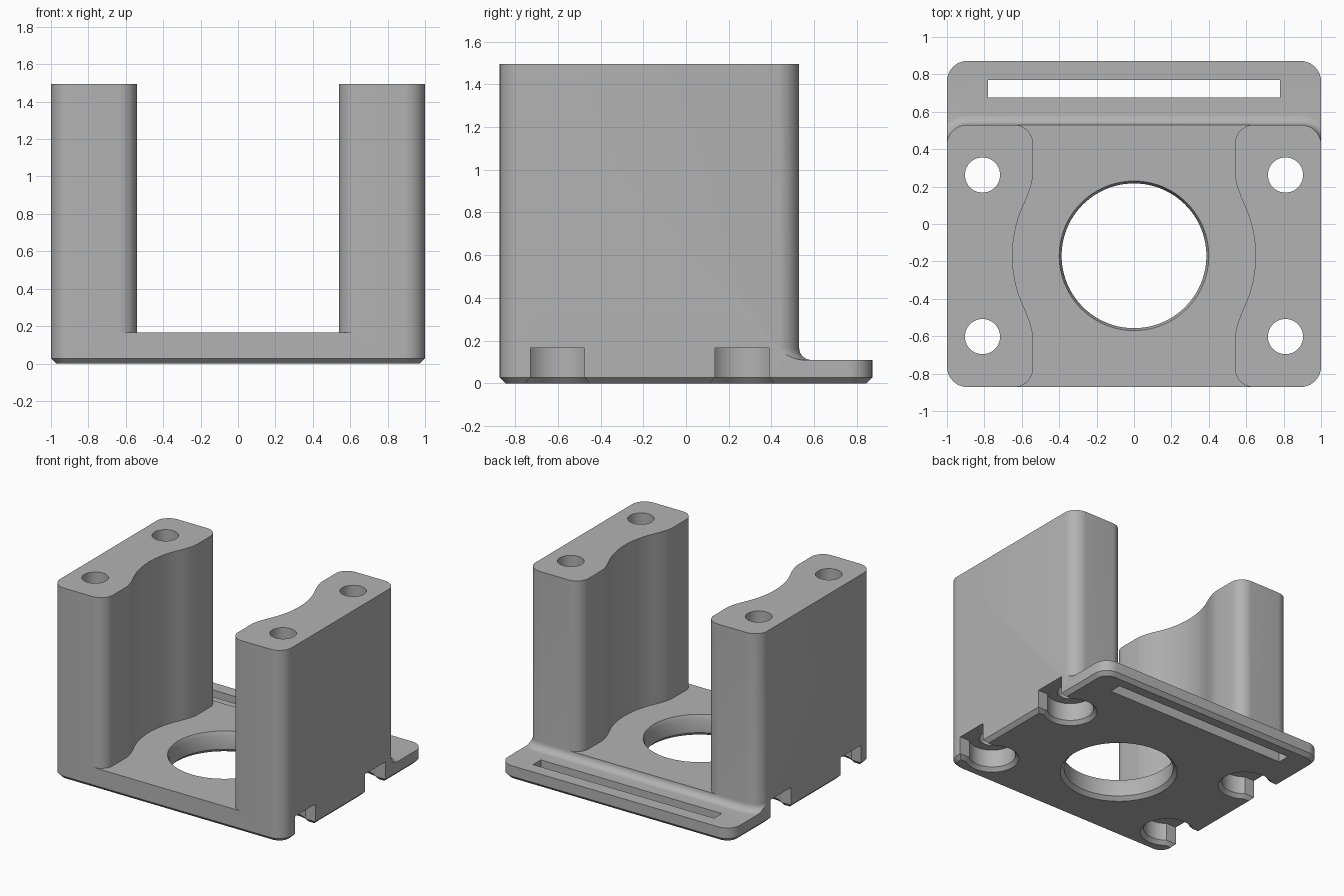
import bpy
from math import sin, cos, asin, pi, sqrt

old = bpy.data.objects.get("Cube")
if old:
    bpy.data.objects.remove(old, do_unlink=True)

FRONT, BACK, WALL = -0.872, 0.872, 0.53   # depth limits and rear face of the towers
FLOOR, LIP, TOP = 0.165, 0.11, 1.495      # heights
CHAMFER, ROUND = 0.028, 0.11
BORE_Y = -0.17

grey = bpy.data.materials.new("plain grey")
grey.use_nodes = True
grey.diffuse_color = (0.45, 0.45, 0.45, 1)
grey.node_tree.nodes["Principled BSDF"].inputs["Base Color"].default_value = grey.diffuse_color


def arc(cx, cy, r, start, end, n=12):
    """Points along an arc, angles in radians."""
    return [(cx + r * cos(start + (end - start) * i / n),
             cy + r * sin(start + (end - start) * i / n)) for i in range(n + 1)]


def loft(name, rings):
    """Closed solid from (outline, height) rings, outlines counter-clockwise."""
    n = len(rings[0][0])
    verts = [(x, y, z) for outline, z in rings for x, y in outline]
    faces = [tuple(reversed(range(n))), tuple(range(len(verts) - n, len(verts)))]
    for k in range(len(rings) - 1):
        for i in range(n):
            j = (i + 1) % n
            faces.append((k * n + i, k * n + j, (k + 1) * n + j, (k + 1) * n + i))
    mesh = bpy.data.meshes.new(name)
    mesh.from_pydata(verts, [], faces)
    mesh.materials.append(grey)
    obj = bpy.data.objects.new(name, mesh)
    bpy.context.collection.objects.link(obj)
    return obj


def cut(target, cutter):
    """Subtract the cutter and discard it."""
    cutter.hide_render = True
    mod = target.modifiers.new("cut", "BOOLEAN")
    mod.operation, mod.solver, mod.object = "DIFFERENCE", "EXACT", cutter
    bpy.context.view_layer.objects.active = target
    bpy.ops.object.modifier_apply(modifier=mod.name)
    bpy.data.objects.remove(cutter, do_unlink=True)


def footprint(inset):
    """Rounded rectangle of the base, pulled in by inset."""
    r, x = ROUND - inset, 1 - ROUND
    lo, hi = FRONT + ROUND, BACK - ROUND
    return (arc(x, lo, r, -pi / 2, 0) + arc(x, hi, r, 0, pi / 2)
            + arc(-x, hi, r, pi / 2, pi) + arc(-x, lo, r, pi, 1.5 * pi))


def circle(x, y, r, n=64):
    return arc(x, y, r, 0, 2 * pi, n)[:-1]


# Full block with a chamfered bottom edge
bracket = loft("motor_bracket", [(footprint(CHAMFER), 0), (footprint(0), CHAMFER),
                                 (footprint(0), TOP)])


# Space behind the towers, filleted down onto the rear lip
def rear_space(flare):
    r, cx, cy = ROUND + flare, 1.002 - ROUND, WALL - ROUND
    edge = arc(cx, cy, r, 0, pi / 2)
    edge += [(-x, y) for x, y in reversed(edge)]
    return [(-1.4, cy), (-1.4, 1.4), (1.4, 1.4), (1.4, cy)] + edge


drop = FLOOR - LIP
rings = []
for i in range(9):
    a = pi / 2 * i / 8
    rings.append((rear_space(drop * (1 - sin(a)))[::-1], FLOOR - drop * cos(a)))
rings.append((rear_space(0)[::-1], 2))
cut(bracket, loft("rear_cutter", rings))

# Channel between the towers, with rounded mouths and a scoop around the bore
half, scoop, bend, run = 0.54, 0.65, 0.27, 0.44
bx = sqrt(scoop ** 2 - bend ** 2)
knee = bend + (bx - half) * bx / bend
ease = []
for i in range(9):
    t = i / 8
    ease.append(((1 - t) ** 2 * bx + 2 * t * (1 - t) * half + t * t * half,
                 (1 - t) ** 2 * bend + 2 * t * (1 - t) * knee + t * t * run))
angle = asin(bend / scoop)
side = [(half + 0.1, -1.2)] + arc(half + 0.1, FRONT + 0.1, 0.1, 1.5 * pi, pi)
side += [(x, BORE_Y - y) for x, y in reversed(ease)]
side += arc(0, BORE_Y, scoop, -angle, angle, 20)[1:-1]
side += [(x, BORE_Y + y) for x, y in ease]
side += arc(half + 0.1, WALL - 0.1, 0.1, pi, pi / 2) + [(half + 0.1, 1.2)]
channel = side + [(-x, y) for x, y in reversed(side)]
cut(bracket, loft("channel_cutter", [(channel, FLOOR), (channel, 2)]))

# Central bore, tapered at the top and chamfered below
bore = [(0.445, -0.03), (0.415, 0), (0.387, CHAMFER), (0.387, 0.135), (0.4, FLOOR), (0.4, 0.3)]
cut(bracket, loft("bore_cutter", [(circle(0, BORE_Y, r, 96), z) for r, z in bore]))

# Strap slot in the rear lip
slot = [(-0.78, 0.675), (0.78, 0.675), (0.78, 0.77), (-0.78, 0.77)]
cut(bracket, loft("slot_cutter", [(slot, -0.1), (slot, 0.4)]))


# Screw holes with keyhole pockets that open to the sides
def keyhole(s, y, grow):
    r, w = 0.165 + grow, 0.127 + grow
    a = asin(w / r)
    pts = arc(0.81, y, r, a, 2 * pi - a, 40) + [(1.3, y - w), (1.3, y + w)]
    return pts if s > 0 else [(-px, py) for px, py in reversed(pts)]


for s in (1, -1):
    for y in (0.262, -0.602):
        cut(bracket, loft("pocket_cutter", [
            (keyhole(s, y, 0.05), -0.03), (keyhole(s, y, 0.025), 0),
            (keyhole(s, y, 0), CHAMFER), (keyhole(s, y, 0), FLOOR)]))
        hole = circle(s * 0.81, y, 0.094, 40)
        cut(bracket, loft("hole_cutter", [(hole, 0.1), (hole, 2)]))

# Smooth curves, crisp edges
bpy.ops.object.select_all(action="DESELECT")
bracket.select_set(True)
bpy.context.view_layer.objects.active = bracket
bpy.ops.object.shade_smooth_by_angle(angle=pi / 6)
